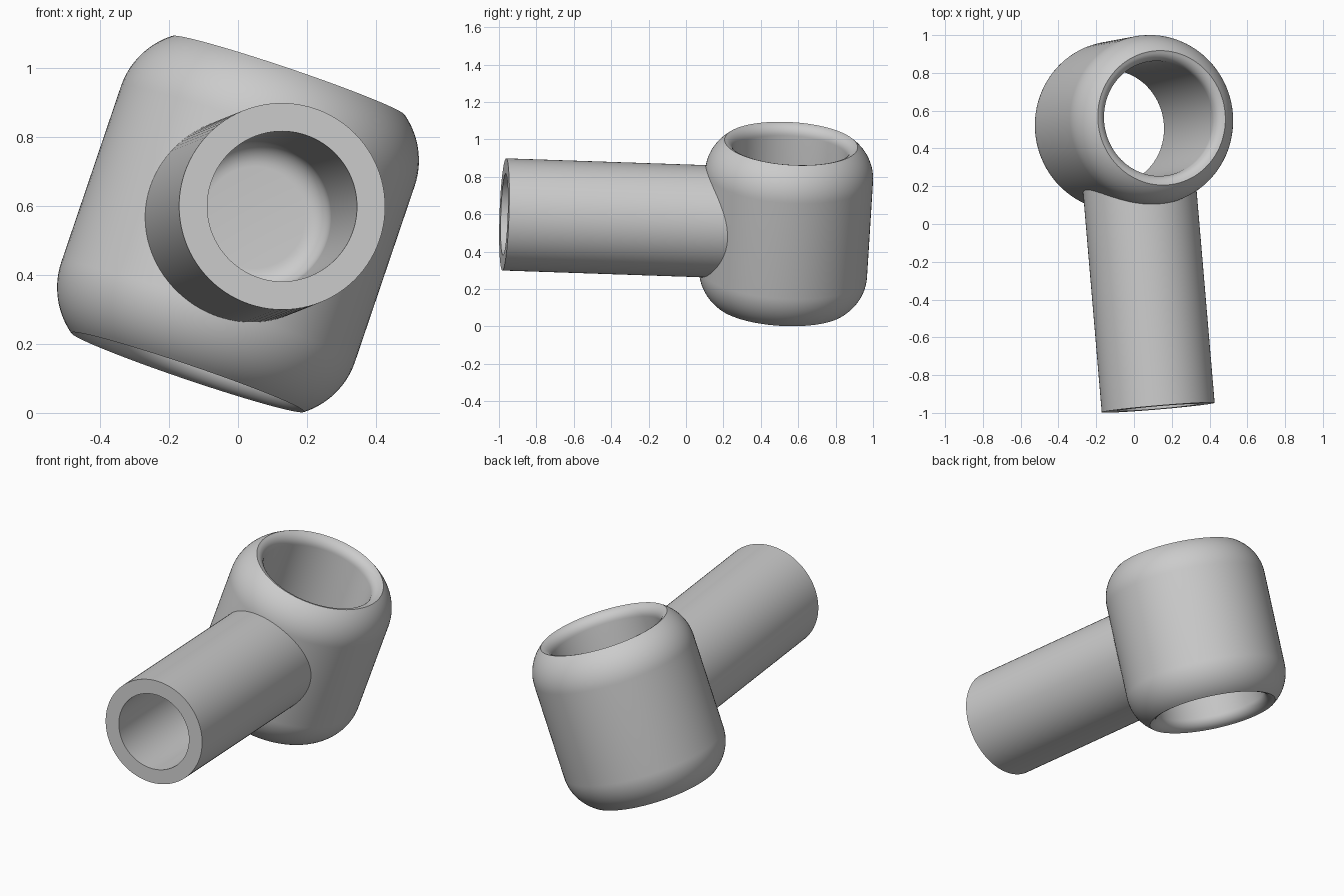
import bpy, bmesh
from math import sin, cos, pi, radians, asin
from mathutils import Vector, Matrix

cube = bpy.data.objects.get("Cube")
if cube:
    bpy.data.objects.remove(cube, do_unlink=True)

grey = bpy.data.materials.new("plain_grey")
grey.use_nodes = True
colour = (0.6, 0.6, 0.6, 1)
grey.diffuse_color = colour
grey.node_tree.nodes["Principled BSDF"].inputs["Base Color"].default_value = colour


def arc(cx, cy, radius, start, end, steps=10):
    """Points of an arc in the (radius, height) plane, angles in radians."""
    angles = [start + (end - start) * i / steps for i in range(steps + 1)]
    return [(cx + radius * cos(t), cy + radius * sin(t)) for t in angles]


def lathe(name, profile, matrix, closed, segments=96):
    """Turn a (radius, height) profile about local z."""
    bm = bmesh.new()
    verts = [bm.verts.new((r, 0, h)) for r, h in profile]
    pairs = list(zip(verts, verts[1:]))
    if closed:
        pairs.append((verts[-1], verts[0]))
    edges = [bm.edges.new(p) for p in pairs]
    bmesh.ops.spin(bm, geom=verts + edges, cent=(0, 0, 0), axis=(0, 0, 1),
                   angle=2 * pi, steps=segments)
    bmesh.ops.remove_doubles(bm, verts=bm.verts, dist=0.0001)
    bmesh.ops.recalc_face_normals(bm, faces=bm.faces)
    mesh = bpy.data.meshes.new(name)
    bm.to_mesh(mesh)
    bm.free()
    mesh.materials.append(grey)
    obj = bpy.data.objects.new(name, mesh)
    bpy.context.collection.objects.link(obj)
    obj.matrix_world = matrix
    bpy.ops.object.select_all(action="DESELECT")
    obj.select_set(True)
    bpy.context.view_layer.objects.active = obj
    bpy.ops.object.shade_smooth_by_angle(angle=radians(30))
    return obj


def frame(z_axis, x_axis, origin):
    """Placement matrix from two perpendicular axes."""
    z, x = z_axis, x_axis
    rot = Matrix((x, z.cross(x), z)).transposed().to_4x4()
    return Matrix.Translation(origin) @ rot


# Shared placement: the shank leaves the eye at right angles to its bore
centre = Vector((0, 0.535, 0.548))
shank_dir = Vector((0.085, -1, 0.034)).normalized()
bore_dir = Vector((0.325, 0, 0.945))
bore_dir = (bore_dir - shank_dir * bore_dir.dot(shank_dir)).normalized()

# Eye: rounded shoulder, crisp rim, small rounded lip into the bore
half, outer, bore, shoulder = 0.455, 0.45, 0.305, 0.23
top = asin((half - 0.27) / shoulder)
upper = arc(outer - shoulder, 0.27, shoulder, 0, top, 14)
upper += arc(bore + 0.06, 0.395, 0.06, radians(100), pi, 8)
lower = [(r, -h) for r, h in reversed(upper)]
lathe("bearing_eye", upper + lower, frame(bore_dir, shank_dir, centre), True)

# Shank: tube with a blind, round-cornered socket
tip, radius, socket, corner = 1.513, 0.3, 0.218, 0.07
shank = [(0, 0.32), (radius, 0.32), (radius, tip), (socket, tip)]
shank += arc(socket - corner, 0.63, corner, 0, -pi / 2, 8)
shank += [(0, 0.63 - corner)]
lathe("hollow_shank", shank, frame(shank_dir, bore_dir, centre), False)
